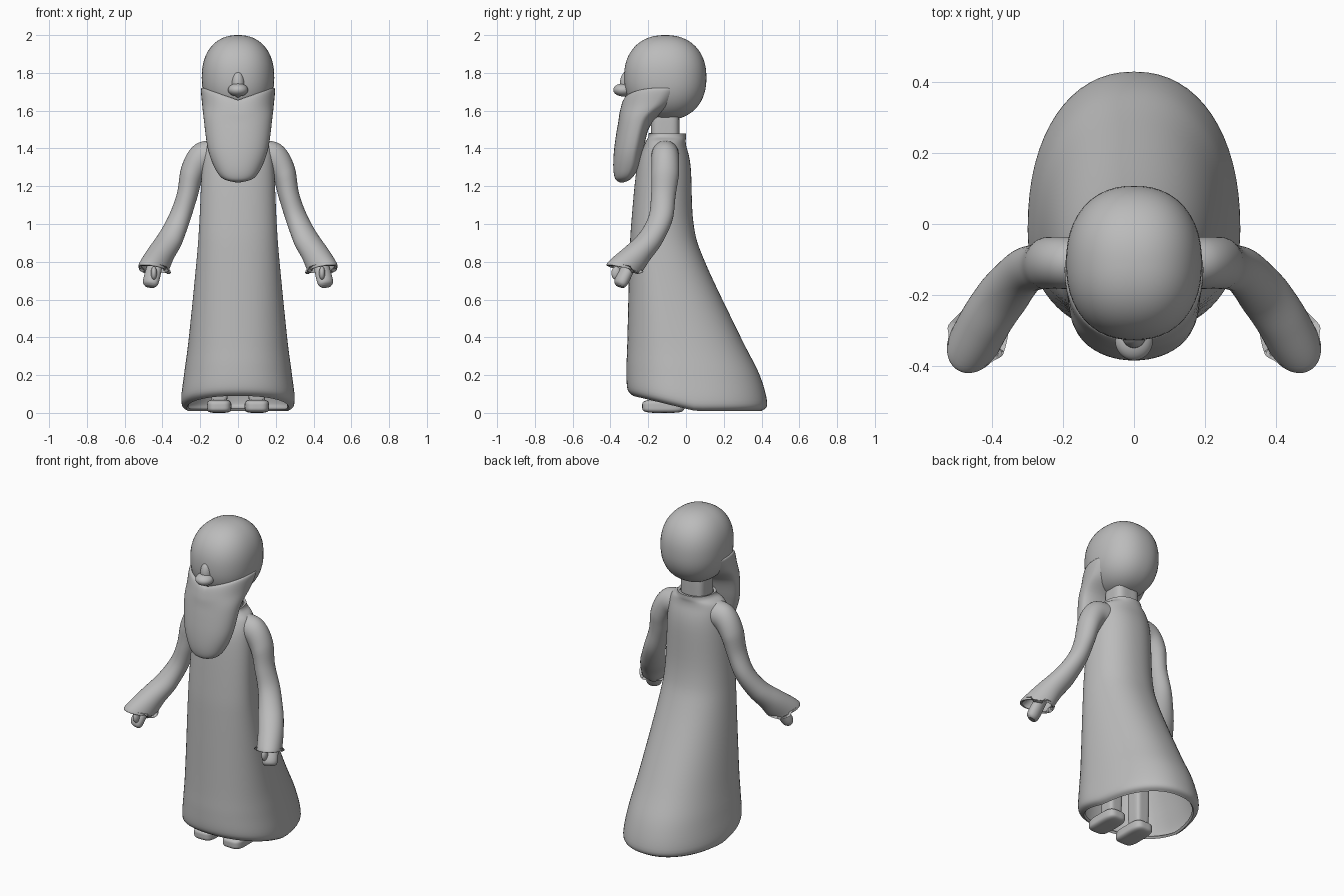
import bpy
import bmesh
from math import sin, cos, pi, radians, copysign
from mathutils import Vector

if "Cube" in bpy.data.objects:
    bpy.data.objects.remove(bpy.data.objects["Cube"], do_unlink=True)

GREY = (0.5, 0.5, 0.5, 1)
clay = bpy.data.materials.new("clay_grey")
clay.use_nodes = True
clay.diffuse_color = GREY
clay.node_tree.nodes["Principled BSDF"].inputs["Base Color"].default_value = GREY


def finish(name, bm, thickness=0):
    """Turn a bmesh into a smooth-shaded object, as a shell if thickness is set."""
    bmesh.ops.recalc_face_normals(bm, faces=bm.faces)
    mesh = bpy.data.meshes.new(name)
    bm.to_mesh(mesh)
    bm.free()
    mesh.materials.append(clay)
    obj = bpy.data.objects.new(name, mesh)
    bpy.context.collection.objects.link(obj)
    bpy.ops.object.select_all(action="DESELECT")
    obj.select_set(True)
    bpy.context.view_layer.objects.active = obj
    if thickness:
        shell = obj.modifiers.new("cloth", "SOLIDIFY")
        shell.thickness = thickness
        shell.offset = -1
        bpy.ops.object.modifier_apply(modifier=shell.name)
    bpy.ops.object.shade_smooth_by_angle(angle=radians(50))


def rounded(value, power):
    """Bend a sine or cosine so that a circle becomes a softer square."""
    return copysign(abs(value) ** (2 / power), value)


def ball(name, centre, size, power=2):
    """An ellipsoid that grows boxier as the power rises."""
    bm = bmesh.new()
    bmesh.ops.create_uvsphere(bm, u_segments=48, v_segments=32, radius=1)
    for v in bm.verts:
        length = sum(abs(k) ** power for k in v.co) ** (1 / power)
        v.co = Vector(centre) + v.co / length * Vector(size)
    finish(name, bm)


def smooth_rings(rings, steps=6):
    """Fill in rings between the given ones with a Catmull-Rom curve."""
    pts = [rings[0]] + rings + [rings[-1]]
    for a, b, c, d in zip(pts, pts[1:], pts[2:], pts[3:]):
        for s in range(steps):
            t = s / steps
            yield [q + t / 2 * (r - p + t * (2 * p - 5 * q + 4 * r - e
                   + t * (3 * (q - r) + e - p)))
                   for p, q, r, e in zip(a, b, c, d)]
    yield rings[-1]


def loft(name, rings, point, thickness=0, sides=48):
    """Skin rings; point(ring, angle) places a vertex. Shells stay open."""
    bm = bmesh.new()
    loops = [[bm.verts.new(point(ring, 2 * pi * i / sides)) for i in range(sides)]
             for ring in smooth_rings(rings)]
    for low, high in zip(loops, loops[1:]):
        for i in range(sides):
            bm.faces.new((low[i - 1], low[i], high[i], high[i - 1]))
    if not thickness:
        bm.faces.new(loops[0])
        bm.faces.new(loops[-1])
    finish(name, bm, thickness)


def level(widest, lift):
    """Level rings of height, half width, front and back, raised by a rule."""
    def point(ring, angle):
        z, half, front, back = ring
        c, s = rounded(cos(angle), 2.2), rounded(sin(angle), 2.2)
        middle = front + widest * (back - front)
        y = middle + s * (back - middle if s > 0 else middle - front)
        return Vector((half * c, y, z + lift(c, y, z)))
    return point


def limb(side):
    """Tilted rings of centre, depth, heading and pitch; width is limited."""
    def point(ring, angle):
        x, y, z, depth, heading, pitch = ring
        h, p = radians(heading), radians(pitch)
        across = Vector((-sin(h), cos(h), 0))
        over = Vector((cos(h) * sin(p), sin(h) * sin(p), cos(p)))
        spot = Vector((x, y, z)) + across * min(depth + 0.01, 0.073) * cos(angle)
        spot += over * depth * sin(angle)
        spot.x *= side
        return spot
    return point


def hem(c, y, z):
    """The hem rises towards the front."""
    return max(0, 0.05 - y) * max(0, 1 - 3 * z) / 4


def whisker_edge(c, y, z):
    """The top of the beard dips under the nose and rises to the ears."""
    return (abs(c) - 0.6) * max(0, z - 1.5) / 3


# Robe: an open shell from hem to collar
loft("robe", [
    (0.01, 0.27, -0.28, 0.4),
    (0.05, 0.3, -0.31, 0.43),
    (0.2, 0.285, -0.315, 0.39),
    (0.4, 0.26, -0.31, 0.29),
    (0.8, 0.22, -0.3, 0.1),
    (1, 0.205, -0.29, 0.04),
    (1.3, 0.19, -0.26, 0.025),
    (1.42, 0.17, -0.22, 0),
    (1.46, 0.12, -0.2, 0),
    (1.48, 0.11, -0.2, 0),
], level(0.4, hem), thickness=0.015, sides=64)

# Head, neck and nose
ball("head", (0, -0.11, 1.775), (0.192, 0.218, 0.225), power=2.25)
ball("neck", (0, -0.11, 1.5), (0.08, 0.075, 0.15), power=4)
ball("nose_tip", (0, -0.33, 1.71), (0.053, 0.055, 0.035))
ball("nose_bridge", (0, -0.31, 1.74), (0.035, 0.04, 0.07))

# Beard: wraps the jaw and tapers to a rounded end
loft("beard", [
    (1.22, 0.01, -0.35, -0.33),
    (1.24, 0.08, -0.375, -0.29),
    (1.3, 0.125, -0.385, -0.25),
    (1.4, 0.16, -0.38, -0.225),
    (1.54, 0.18, -0.36, -0.18),
    (1.62, 0.19, -0.35, -0.07),
    (1.69, 0.195, -0.33, -0.01),
    (1.69, 0.17, -0.3, -0.03),
], level(0.65, whisker_edge))

for side, word in ((1, "left"), (-1, "right")):
    # Sleeve: an open shell that widens into a cuff
    loft(word + "_sleeve", [
        (0.1, -0.11, 1.365, 0.08, 0, 0),
        (0.19, -0.11, 1.35, 0.08, 0, 25),
        (0.243, -0.11, 1.27, 0.065, 0, 60),
        (0.27, -0.12, 1.15, 0.055, -5, 70),
        (0.31, -0.135, 1.03, 0.056, -25, 65),
        (0.36, -0.19, 0.92, 0.062, -50, 55),
        (0.41, -0.26, 0.84, 0.075, -60, 60),
        (0.446, -0.325, 0.77, 0.1, -60, 75),
        (0.446, -0.325, 0.76, 0.09, -60, 78),
    ], limb(side), thickness=0.015)

    # Mitten hand and thumb
    loft(word + "_hand", [
        (0.43, -0.28, 0.82, 0.03, -60, 65),
        (0.46, -0.34, 0.7, 0.035, -60, 65),
        (0.465, -0.35, 0.67, 0.02, -60, 65),
    ], limb(side))
    ball(word + "_thumb", (0.445 * side, -0.37, 0.74), (0.016, 0.025, 0.035))

    # Shoe and the leg above it
    ball(word + "_shoe", (0.1 * side, -0.12, 0.035), (0.065, 0.112, 0.035), power=4)
    ball(word + "_leg", (0.1 * side, -0.08, 0.3), (0.047, 0.052, 0.28), power=5)
